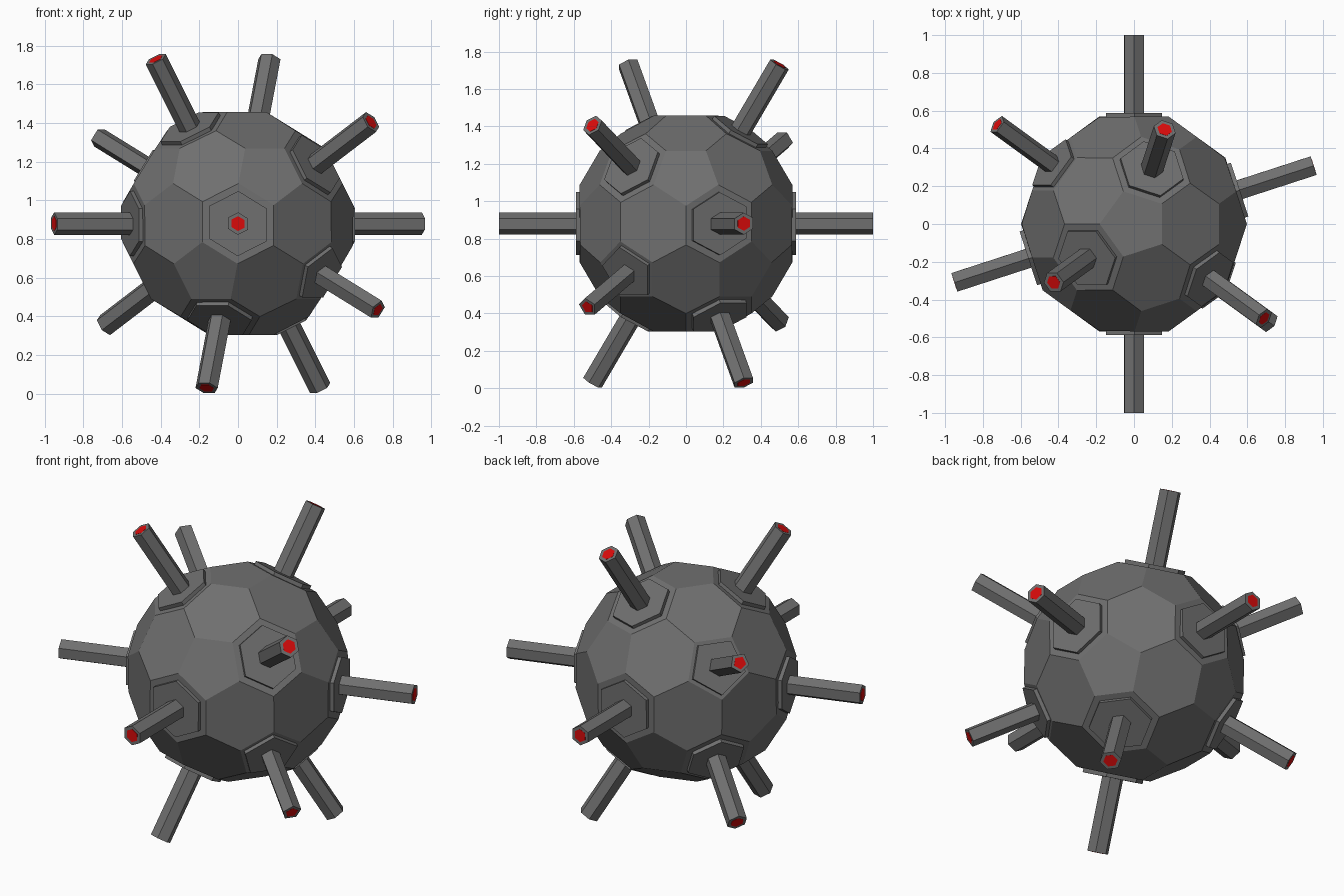
import bpy, bmesh
from math import atan2
from mathutils import Vector

if "Cube" in bpy.data.objects:
    bpy.data.objects.remove(bpy.data.objects["Cube"])

C = Vector((0, 0, 0.88))   # centre of the ball
R = 0.605                  # corner radius of the ball
TIP = 1.0                  # distance of spike ends from the centre
PAD_H = 0.021


def material(name, rgb):
    mat = bpy.data.materials.new(name)
    mat.diffuse_color = (*rgb, 1)
    mat.use_nodes = True
    mat.node_tree.nodes["Principled BSDF"].inputs["Base Color"].default_value = mat.diffuse_color
    return mat


grey = material("dark_grey", (0.16, 0.16, 0.16))
red = material("red_tip", (0.7, 0.003, 0.003))


def make_object(name, verts, faces, mat):
    me = bpy.data.meshes.new(name)
    me.from_pydata([tuple(v) for v in verts], [], faces)
    bm = bmesh.new()
    bm.from_mesh(me)
    bmesh.ops.recalc_face_normals(bm, faces=bm.faces)
    bm.to_mesh(me)
    bm.free()
    me.materials.append(mat)
    ob = bpy.data.objects.new(name, me)
    bpy.context.collection.objects.link(ob)


# Ball: dual of an icosphere, giving 12 pentagons and 30 hexagons
ico = bmesh.new()
bmesh.ops.create_icosphere(ico, subdivisions=2, radius=1)
ico.faces.ensure_lookup_table()
ico.faces.index_update()
corners = [f.calc_center_median().normalized() * R for f in ico.faces]
panels = []
for v in ico.verts:
    n = v.co.normalized()
    u = n.orthogonal().normalized()
    w = n.cross(u)
    ids = sorted((f.index for f in v.link_faces),
                 key=lambda i: atan2(corners[i].dot(w), corners[i].dot(u)))
    panels.append((n, ids))
ico.free()
make_object("faceted_ball", [c + C for c in corners], [ids for n, ids in panels], grey)

# Spike directions: five hexagon axes and one pentagon axis, both ways
half = [(0, -1, 0), (-0.951, -0.309, 0), (-0.425, -0.309, 0.851),
        (0.688, -0.5, 0.526), (0.724, -0.526, -0.447), (-0.162, -0.5, -0.851)]
axes = [Vector(a) * s for a in half for s in (1, -1)]

for k, axis in enumerate(axes):
    n, ids = max(panels, key=lambda p: p[0].dot(axis))
    d = sum(corners[i].dot(n) for i in ids) / len(ids)
    outline = [corners[i] - n * corners[i].dot(n) for i in ids]
    m = len(outline)
    # The pentagon panels carry a slightly wider pad
    grow = 1.07 if m == 5 else 1.0

    def stack(name, sections, mat):
        # Solid whose cross-section is the scaled panel outline
        verts = [C + n * dist + p * scale * grow
                 for scale, dist in sections for p in outline]
        faces = [(r * m + j, r * m + (j + 1) % m,
                  (r + 1) * m + (j + 1) % m, (r + 1) * m + j)
                 for r in range(len(sections) - 1) for j in range(m)]
        last = (len(sections) - 1) * m
        faces += [tuple(range(m))[::-1], tuple(range(last, last + m))]
        make_object(f"{name}_{k + 1}", verts, faces, mat)

    stack("base_pad", [(0.81, d - 0.02), (0.81, d + PAD_H)], grey)
    stack("spike", [(0.28, d), (0.28, TIP)], grey)
    stack("spike_tip", [(0.185, TIP - 0.01), (0.185, TIP + 0.001)], red)
